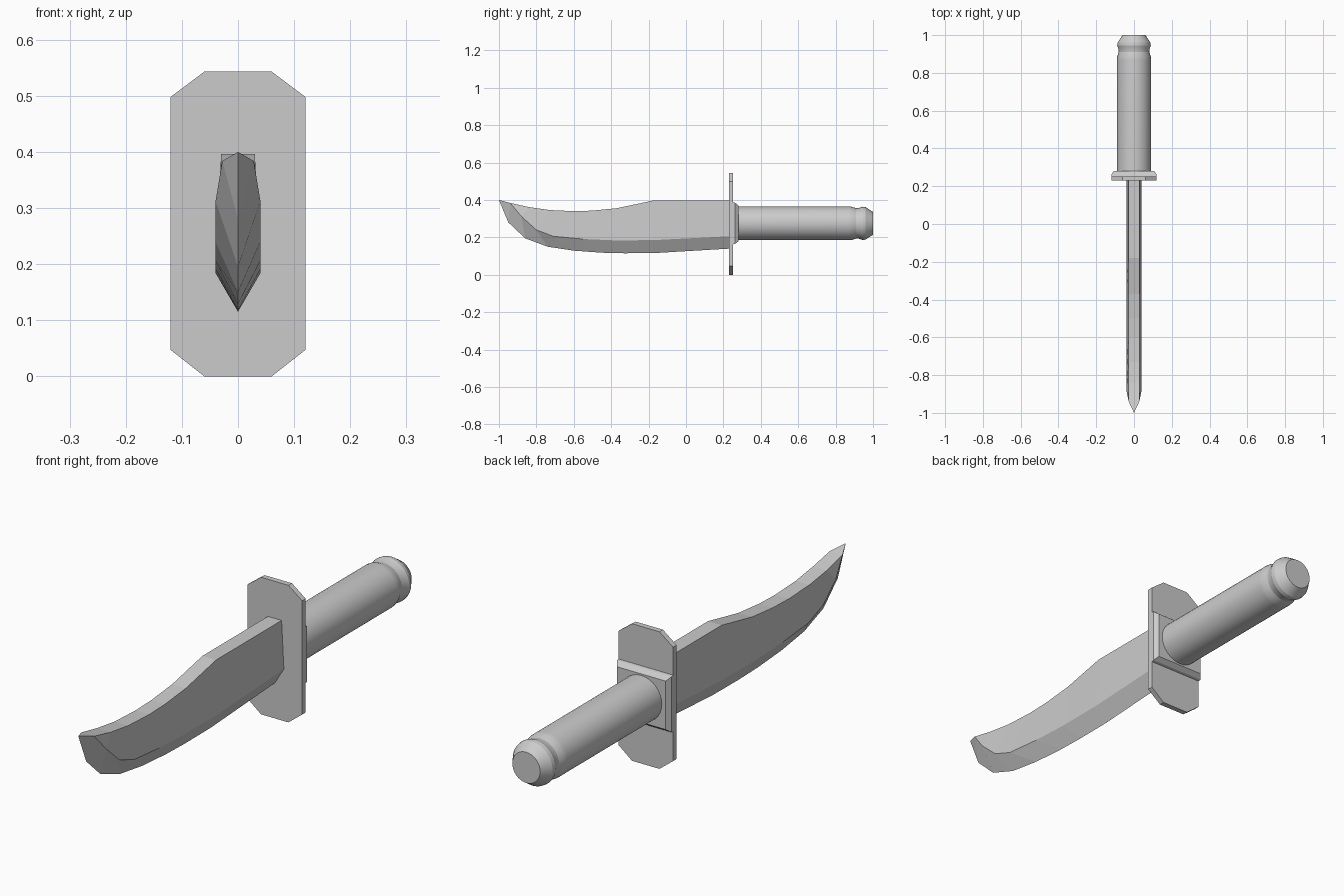
import bpy, bmesh
from math import cos, sin, pi, radians

if "Cube" in bpy.data.objects:
    bpy.data.objects.remove(bpy.data.objects["Cube"])

AXIS_Z = 0.275


def loft(name, rings, cap_start=True, cap_end=True, smooth=False):
    """Skin a list of equally sized point rings into one closed object."""
    bm = bmesh.new()
    loops = [[bm.verts.new(p) for p in ring] for ring in rings]
    n = len(loops[0])
    for a, b in zip(loops, loops[1:]):
        for i in range(n):
            j = (i + 1) % n
            bm.faces.new((a[i], a[j], b[j], b[i]))
    if cap_start:
        bm.faces.new(loops[0][::-1])
    if cap_end:
        bm.faces.new(loops[-1])
    bmesh.ops.remove_doubles(bm, verts=bm.verts, dist=1e-5)
    bmesh.ops.recalc_face_normals(bm, faces=bm.faces)
    mesh = bpy.data.meshes.new(name)
    bm.to_mesh(mesh)
    bm.free()
    obj = bpy.data.objects.new(name, mesh)
    bpy.context.collection.objects.link(obj)
    if smooth:
        bpy.ops.object.select_all(action='DESELECT')
        bpy.context.view_layer.objects.active = obj
        obj.select_set(True)
        bpy.ops.object.shade_smooth_by_angle(angle=radians(20))
    return obj


# Blade: each station is spine (y, z, half width), bevel (y, z, half width), edge (y, z)
stations = [
    ((-1.00, .400, .000), (-1.00, .400, .000), (-1.00, .400)),
    ((-0.94, .384, .028), (-0.94, .384, .028), (-0.95, .280)),
    ((-0.84, .362, .030), (-0.88, .312, .040), (-0.86, .195)),
    ((-0.73, .346, .030), (-0.80, .240, .040), (-0.74, .150)),
    ((-0.60, .340, .030), (-0.71, .206, .040), (-0.60, .129)),
    ((-0.50, .343, .030), (-0.55, .191, .040), (-0.45, .118)),
    ((-0.37, .356, .030), (-0.38, .184, .040), (-0.33, .115)),
    ((-0.18, .396, .030), (-0.18, .185, .040), (-0.17, .116)),
    ((0.235, .396, .030), (0.235, .206, .040), (0.235, .140)),
]
rings = []
for (sy, sz, sw), (by, bz, bw), (ey, ez) in stations:
    rings.append([(sw, sy, sz), (bw, by, bz), (0, ey, ez),
                  (-bw, by, bz), (-sw, sy, sz)])
loft("blade", rings, cap_start=False)

# Guard: flat plate with cut corners
outline = [(.06, 0), (.12, .047), (.12, .498), (.06, .543),
           (-.06, .543), (-.12, .498), (-.12, .047), (-.06, 0)]
loft("guard", [[(x, y, z) for x, z in outline] for y in (.23, .252)])

# Collar: tapered block behind the guard
loft("collar", [[(sx * hx, y, AXIS_Z + sz * hz)
                 for sx, sz in ((1, -1), (1, 1), (-1, 1), (-1, -1))]
                for y, hx, hz in ((.25, .12, .113), (.262, .12, .11), (.28, .107, .096))])

# Handle with grooved pommel: turned profile (y, radius)
profile = [(.27, .09), (.87, .09), (.885, .089), (.91, .081), (.925, .082),
           (.945, .089), (.96, .087), (1.0, .061)]
loft("handle", [[(r * cos(2 * pi * i / 32), y, AXIS_Z + r * sin(2 * pi * i / 32))
                 for i in range(32)] for y, r in profile], smooth=True)
